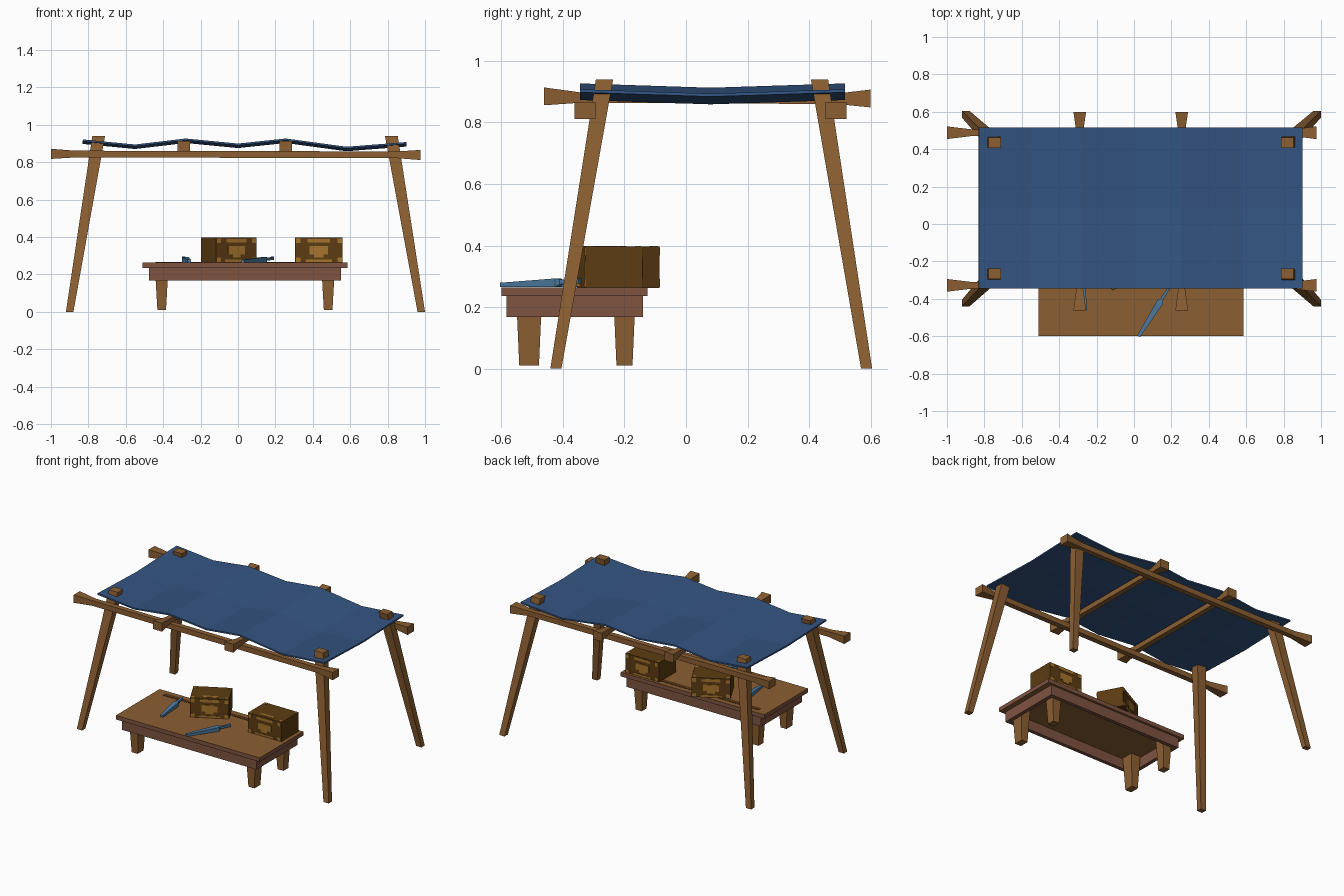
import bpy, bmesh, math
from mathutils import Vector, Matrix

if "Cube" in bpy.data.objects:
    bpy.data.objects.remove(bpy.data.objects["Cube"])


def material(name, rgb):
    m = bpy.data.materials.new(name)
    lin = [(c / 255 / 12.92 if c < 11 else ((c / 255 + 0.055) / 1.055) ** 2.4) for c in rgb]
    m.diffuse_color = (*lin, 1)
    m.use_nodes = True
    m.node_tree.nodes["Principled BSDF"].inputs["Base Color"].default_value = m.diffuse_color
    return m


WOOD = material("brown wood", (140, 95, 50))
RED = material("reddish wood", (126, 83, 64))
CLOTH = material("blue cloth", (52, 85, 130))
DARK = material("dark crate brown", (92, 60, 18))
GOLD = material("gold trim", (166, 116, 44))
STEEL = material("steel blue", (76, 122, 158))
STAIN = material("dark stain", (86, 54, 24))


def finish(name, bm, mats, matrix=None):
    bmesh.ops.recalc_face_normals(bm, faces=bm.faces[:])
    me = bpy.data.meshes.new(name)
    bm.to_mesh(me)
    bm.free()
    for m in mats:
        me.materials.append(m)
    ob = bpy.data.objects.new(name, me)
    bpy.context.collection.objects.link(ob)
    if matrix:
        ob.matrix_world = matrix
    return ob


def add_box(bm, lo, hi, mat=0):
    lo, hi = Vector(lo), Vector(hi)
    mtx = Matrix.Translation((lo + hi) / 2) @ Matrix.Diagonal((*(hi - lo), 1))
    vs = bmesh.ops.create_cube(bm, size=1, matrix=mtx)["verts"]
    for f in {f for v in vs for f in v.link_faces}:
        f.material_index = mat


def loft(name, axis, sections, mat, matrix=None):
    """Square bar along an axis; a section is (centre, half size u, half size v)."""
    u, v = [i for i in range(3) if i != axis]
    bm = bmesh.new()
    rings = []
    for c, hu, hv in sections:
        ring = []
        for su, sv in ((-1, -1), (1, -1), (1, 1), (-1, 1)):
            p = list(c)
            p[u] += su * hu
            p[v] += sv * hv
            ring.append(bm.verts.new(p))
        rings.append(ring)
    for a, b in zip(rings, rings[1:]):
        for i in range(4):
            j = (i + 1) % 4
            bm.faces.new((a[i], a[j], b[j], b[i]))
    bm.faces.new(rings[0])
    bm.faces.new(rings[-1])
    return finish(name, bm, [mat], matrix)


# Splayed canopy posts
for side, xb, xt in (("left", -0.90, -0.745), ("right", 0.98, 0.82)):
    for end, yb, yt in (("front", -0.423, -0.265), ("back", 0.587, 0.434)):
        loft(f"{end}_{side}_post", 2, [((xb, yb, 0), 0.02, 0.018), ((xt, yt, 0.94), 0.034, 0.028)], WOOD)

# Long beams with flared ends
for end, y in (("front", -0.328), ("back", 0.488)):
    loft(f"{end}_beam", 0, [((-1, y, 0.845), 0.034, 0.027), ((-0.87, y, 0.844), 0.018, 0.018),
                            ((0.85, y, 0.840), 0.018, 0.018), ((0.975, y, 0.839), 0.034, 0.027)], WOOD)

# Cross beams with flared ends
for side, x in (("left", -0.29), ("right", 0.255)):
    loft(f"{side}_cross_beam", 1, [((x, -0.462, 0.885), 0.034, 0.029), ((x, -0.345, 0.881), 0.018, 0.017),
                                   ((x, 0.49, 0.877), 0.018, 0.017), ((x, 0.6, 0.878), 0.034, 0.029)], WOOD)

# Wavy cloth canopy
wave = [(-0.83, 0.917), (-0.55, 0.89), (-0.28, 0.922), (0, 0.895), (0.255, 0.922), (0.58, 0.878), (0.9, 0.903)]
bm = bmesh.new()
rows = [[bm.verts.new((x, y, z - sag)) for x, z in wave] for y, sag in ((-0.345, 0), (0.08, 0.014), (0.517, 0))]
for a, b in zip(rows, rows[1:]):
    for i in range(len(wave) - 1):
        bm.faces.new((a[i], a[i + 1], b[i + 1], b[i]))
canopy = finish("cloth_canopy", bm, [CLOTH])
sol = canopy.modifiers.new("thickness", 'SOLIDIFY')
sol.thickness = 0.01
sol.offset = 0

# Table top: brown faces above and below, reddish rim
bm = bmesh.new()
add_box(bm, (-0.51, -0.6, 0.236), (0.585, -0.125, 0.264))
for f in bm.faces:
    f.material_index = 1 if abs(f.normal.z) > 0.5 else 0
finish("table_top", bm, [RED, WOOD])

# Apron frame under the top
bm = bmesh.new()
x0, x1, y0, y1, t = -0.475, 0.55, -0.583, -0.14, 0.025
for lo, hi in (((x0, y0), (x1, y0 + t)), ((x0, y1 - t), (x1, y1)),
               ((x0, y0 + t), (x0 + t, y1 - t)), ((x1 - t, y0 + t), (x1, y1 - t))):
    add_box(bm, (*lo, 0.167), (*hi, 0.237))
finish("table_apron", bm, [RED])

# Tapered table legs
for side, x in (("left", -0.408), ("right", 0.482)):
    for end, y, h in (("front", -0.51, 0.04), ("back", -0.2, 0.034)):
        loft(f"table_{end}_{side}_leg", 2,
             [((x, y, 0.01), 0.023, h - 0.008), ((x, y, 0.236), 0.036, h + 0.002)], WOOD)

# Worn stain along the rear of the table
bm = bmesh.new()
add_box(bm, (-0.44, -0.19, 0.263), (0.45, -0.16, 0.266))
finish("table_stain", bm, [STAIN])


def crate(name, w, d, matrix):
    """Dark chest with gold corner and centre plates on front and back."""
    bm = bmesh.new()
    h, e = 0.135, 0.003
    add_box(bm, (0, 0, 0), (w, d, h))
    for ya, yb in ((-e, 0.001), (d - 0.001, d + e)):
        for x in (0.004, w - 0.029):
            for z in (0.004, h - 0.029):
                add_box(bm, (x, ya, z), (x + 0.025, yb, z + 0.025), 1)
        c = w / 2
        add_box(bm, (c - 0.06, ya, h - 0.025), (c + 0.06, yb, h - 0.006), 1)
        add_box(bm, (c - 0.05, ya, 0.045), (c + 0.05, yb, 0.09), 1)
        add_box(bm, (c - 0.025, ya, 0.03), (c + 0.025, yb, 0.045), 1)
        add_box(bm, (c - 0.07, ya, 0.005), (c + 0.07, yb, 0.018), 1)
    for x in (0.004, w - 0.024):
        for y in (0.004, d - 0.024):
            add_box(bm, (x, y, h - 0.001), (x + 0.02, y + 0.02, h + 0.002), 1)
    add_box(bm, (w / 2 - 0.05, 0.02, h - 0.001), (w / 2 + 0.05, 0.04, h + 0.002), 1)
    finish(name, bm, [DARK, GOLD], matrix)


crate("left_crate", 0.245, 0.175, Matrix.Translation((-0.117, -0.355, 0.262)) @ Matrix.Rotation(math.radians(28), 4, 'Z'))
crate("right_crate", 0.255, 0.185, Matrix.Translation((0.305, -0.327, 0.262)))

# Two tapered tools lying on the table
for name, a, b in (("right_tool", (0.025, -0.6), (0.185, -0.345)), ("left_tool", (-0.26, -0.46), (-0.29, -0.2))):
    d = Vector(b) - Vector(a)
    L = d.length
    mtx = Matrix.Translation((*a, 0.264)) @ Matrix.Rotation(math.atan2(d.y, d.x) - math.pi / 2, 4, 'Z')
    loft(name, 1, [((0, 0, 0.008), 0.009, 0.007), ((0, L * 0.72, 0.015), 0.018, 0.014),
                   ((0, L * 0.76, 0.018), 0.008, 0.008), ((0, L * 0.94, 0.02), 0.007, 0.007),
                   ((0, L, 0.022), 0.009, 0.009)], STEEL, mtx)
